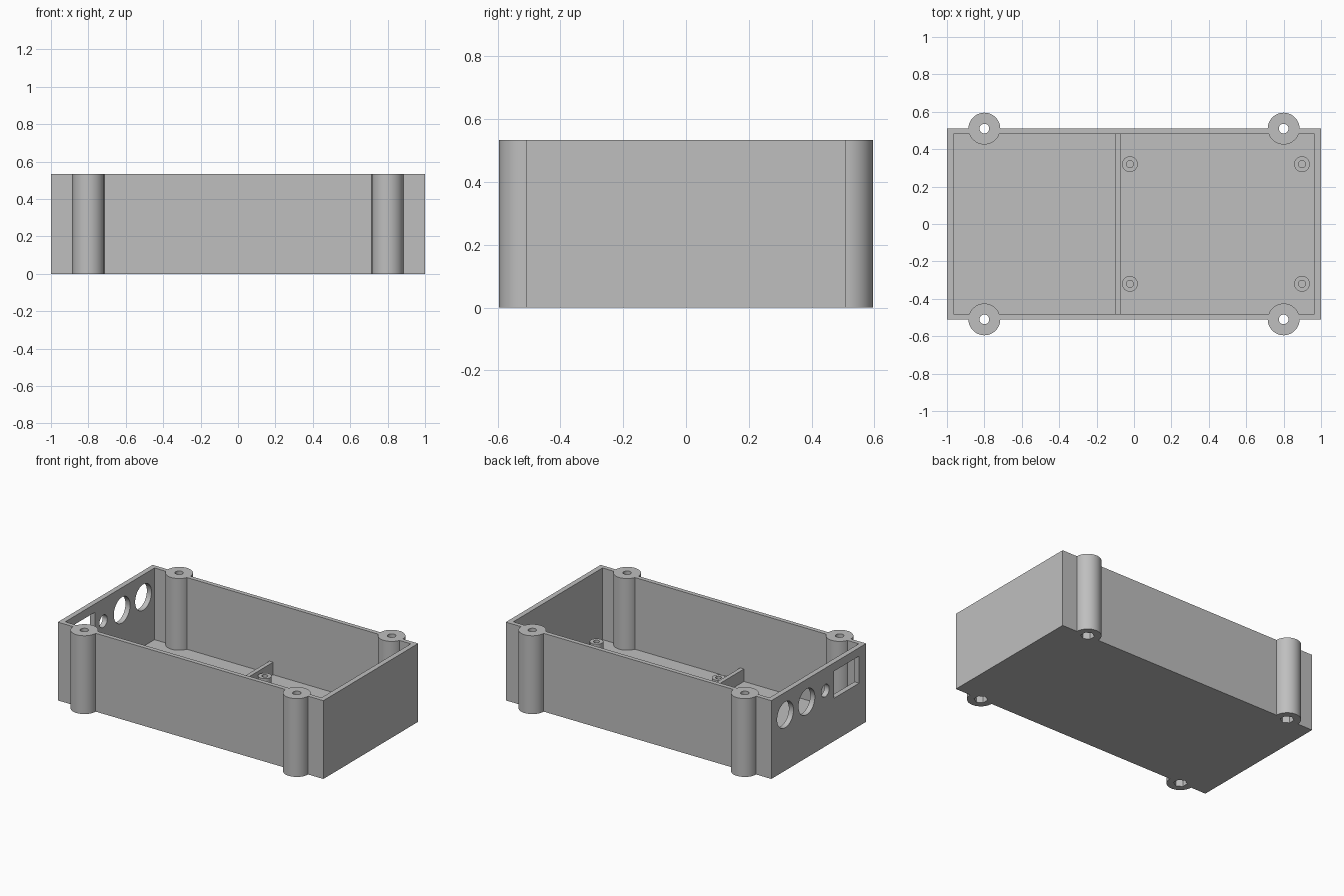
import bpy
import bmesh
from mathutils import Matrix, Vector

cube = bpy.data.objects.get("Cube")
if cube:
    bpy.data.objects.remove(cube, do_unlink=True)

GREY = (0.52, 0.52, 0.52, 1)
grey = bpy.data.materials.new("plain grey")
grey.use_nodes = True
grey.diffuse_color = GREY
grey.node_tree.nodes["Principled BSDF"].inputs["Base Color"].default_value = GREY

# Main dimensions
HEIGHT, FLOOR = 0.533, 0.045
WALL_X, WALL_Y = 1.0, 0.51
IN_X, IN_Y = 0.965, 0.48
POST_X, POST_R = 0.8, 0.085


def finish(name, bm):
    mesh = bpy.data.meshes.new(name)
    bm.to_mesh(mesh)
    bm.free()
    mesh.materials.append(grey)
    obj = bpy.data.objects.new(name, mesh)
    bpy.context.collection.objects.link(obj)
    return obj


def box(name, low, high):
    low, high = Vector(low), Vector(high)
    bm = bmesh.new()
    bmesh.ops.create_cube(bm, size=1, matrix=Matrix.Translation((low + high) / 2)
                          @ Matrix.Diagonal((*(high - low), 1)))
    return finish(name, bm)


def rod(name, centre, radius, length, sides=48, axis="Z"):
    bm = bmesh.new()
    turn = Matrix.Rotation(1.5707963, 4, "Y") if axis == "X" else Matrix()
    bmesh.ops.create_cone(bm, cap_ends=True, segments=sides, radius1=radius,
                          radius2=radius, depth=length,
                          matrix=Matrix.Translation(centre) @ turn)
    return finish(name, bm)


def upright(name, x, y, low, high, radius, sides=48):
    return rod(name, (x, y, (low + high) / 2), radius, high - low, sides)


def select(obj):
    bpy.ops.object.select_all(action="DESELECT")
    obj.select_set(True)
    bpy.context.view_layer.objects.active = obj


def combine(target, tool, operation="DIFFERENCE"):
    tool.hide_render = True
    mod = target.modifiers.new("shape", "BOOLEAN")
    mod.operation, mod.solver, mod.object = operation, "EXACT", tool
    select(target)
    bpy.ops.object.modifier_apply(modifier=mod.name)
    bpy.data.objects.remove(tool, do_unlink=True)


def smooth(obj):
    select(obj)
    bpy.ops.object.shade_smooth_by_angle(angle=0.5)


# Open tray
case = box("case", (-WALL_X, -WALL_Y, 0), (WALL_X, WALL_Y, HEIGHT))
combine(case, box("cavity", (-IN_X, -IN_Y, FLOOR), (IN_X, IN_Y, 1)))

# Screw posts, each with a bolt hole and a hexagonal nut pocket below
corners = [(sx * POST_X, sy * WALL_Y) for sx in (-1, 1) for sy in (-1, 1)]
for x, y in corners:
    combine(case, upright("post", x, y, 0, HEIGHT, POST_R, 64), "UNION")
for x, y in corners:
    combine(case, upright("bolt_hole", x, y, -0.1, 1, 0.026, 32))
    combine(case, upright("nut_pocket", x, y, -0.1, 0.06, 0.043, 6))

# Connector openings in the end wall
for y, radius in ((0.36, 0.088), (0.13, 0.088), (-0.07, 0.042)):
    combine(case, rod("port", (-WALL_X, y, 0.38), radius, 0.2, axis="X"))
combine(case, box("socket", (-1.1, -0.434, 0.292), (-0.9, -0.162, 0.476)))
smooth(case)

# Low divider across the floor
box("divider", (-0.1, -IN_Y, FLOOR), (-0.072, IN_Y, 0.13))

# Board standoffs with blind screw holes
for x, side in ((-0.022, "inner"), (0.898, "outer")):
    for y, end in ((-0.32, "front"), (0.32, "back")):
        standoff = upright(f"{end}_{side}_standoff", x, y, FLOOR, 0.112, 0.042, 32)
        combine(standoff, upright("screw_hole", x, y, FLOOR - 0.1, 0.2, 0.019, 24))
        smooth(standoff)
